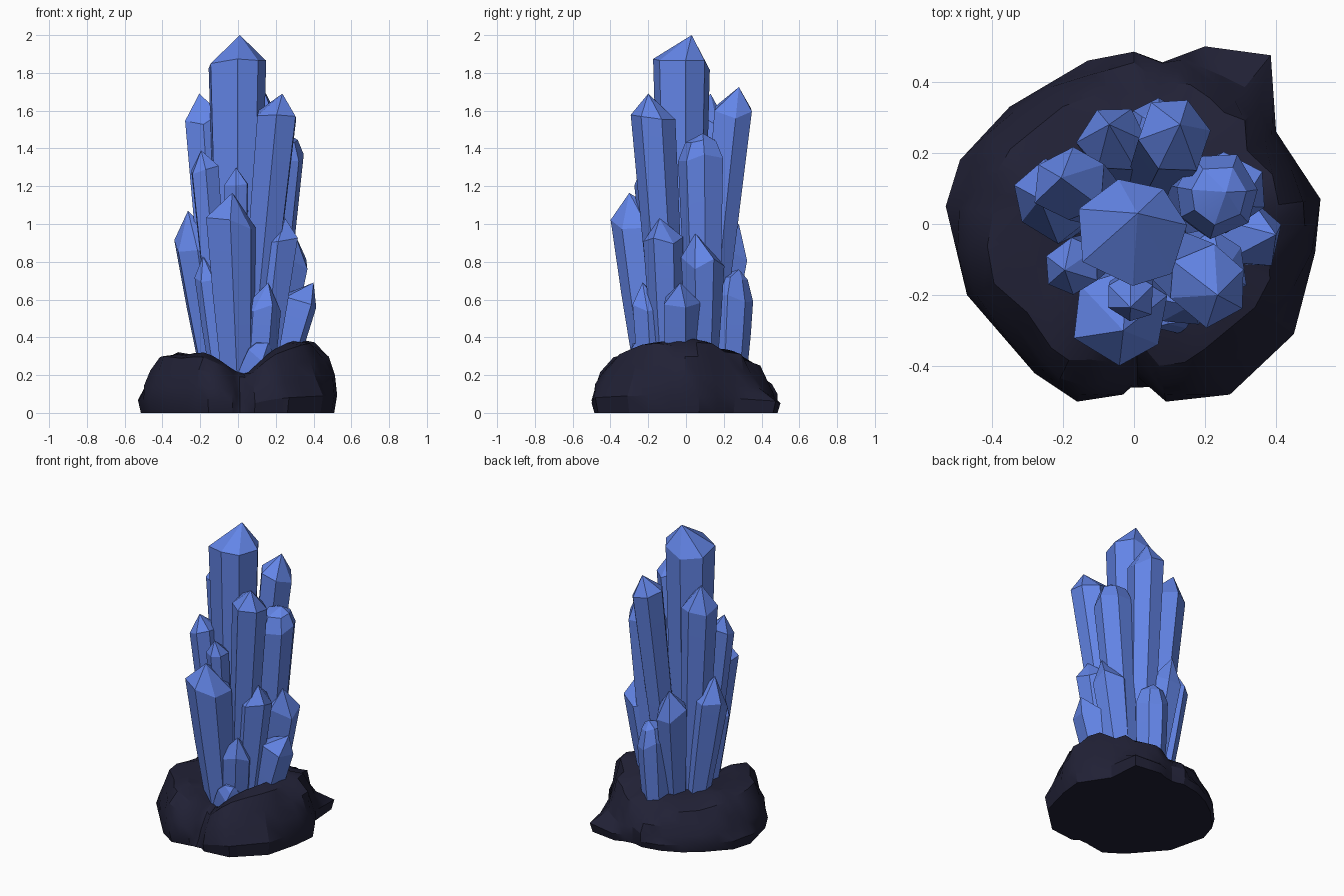
import bpy, bmesh, math, random
from mathutils import Vector

if "Cube" in bpy.data.objects:
    bpy.data.objects.remove(bpy.data.objects["Cube"])

rng = random.Random(4)


def material(name, rgb):
    m = bpy.data.materials.new(name)
    m.use_nodes = True
    m.diffuse_color = (*rgb, 1)
    m.node_tree.nodes["Principled BSDF"].inputs["Base Color"].default_value = (*rgb, 1)
    return m


blue = material("crystal blue", (0.125, 0.235, 0.8))
dark = material("dark rock", (0.015, 0.015, 0.036))


def loft(name, rings, start, end, mat, angle):
    """Skin a stack of equal rings and close both ends with a point."""
    bm = bmesh.new()
    loops = [[bm.verts.new(p) for p in ring] for ring in rings]
    n = len(loops[0])
    for low, high in zip(loops, loops[1:]):
        for i in range(n):
            j = (i + 1) % n
            bm.faces.new((low[i], low[j], high[j], high[i]))
    first, last = bm.verts.new(start), bm.verts.new(end)
    for i in range(n):
        j = (i + 1) % n
        bm.faces.new((first, loops[0][j], loops[0][i]))
        bm.faces.new((last, loops[-1][i], loops[-1][j]))
    bmesh.ops.recalc_face_normals(bm, faces=bm.faces)
    mesh = bpy.data.meshes.new(name)
    bm.to_mesh(mesh)
    bm.free()
    mesh.materials.append(mat)
    ob = bpy.data.objects.new(name, mesh)
    bpy.context.collection.objects.link(ob)
    bpy.ops.object.select_all(action="DESELECT")
    ob.select_set(True)
    bpy.context.view_layer.objects.active = ob
    bpy.ops.object.shade_smooth_by_angle(angle=math.radians(angle))


def crystal(name, tip, foot, radius, point, sides=6, blunt=False, shift=None):
    """Tapered prism leaning from foot towards tip, with an off-centre point."""
    tip, foot = Vector(tip), Vector((*foot, 0.18))
    shift = shift or (-0.08 * tip.x, -0.08 * tip.y)
    aim = tip + Vector((*shift, 0))
    axis = (aim - foot).normalized()
    length = (aim - foot).length
    u = axis.cross(Vector((0, 1, 0))).normalized()
    v = axis.cross(u)
    turn = rng.uniform(0, math.tau)
    spread = [rng.uniform(0.92, 1.07) for _ in range(sides)]
    twist = [rng.uniform(-0.12, 0.12) for _ in range(sides)]
    slip = [rng.uniform(-0.25, 0.25) * point for _ in range(sides)]
    base = 0.85 if length < 0.65 else 0.64
    levels = [(0, base, 0), (0.55 * (length - point), (1 + base) / 2 + 0.04, 0),
              (length - point, 1.0, 1)]
    if blunt:
        levels.append((length - point * 0.3, 0.68, 0.4))
    rings = []
    for along, scale, uneven in levels:
        ring = []
        for i in range(sides):
            a = turn + math.tau * i / sides + twist[i]
            r = radius * scale * spread[i]
            ring.append(foot + axis * (along + uneven * slip[i])
                        + u * (math.cos(a) * r) + v * (math.sin(a) * r))
        rings.append(ring)
    loft(name, rings, foot, tip, blue, 14)


# Tall crystals: tip, foot, radius, point length
crystal("main_crystal", (0.01, 0.03, 2.0), (0, -0.02), 0.16, 0.16, 7, shift=(-0.01, -0.055))
crystal("right_front_tall_crystal", (0.235, -0.2, 1.69), (0.07, -0.08), 0.115, 0.13)
crystal("left_tall_crystal", (-0.205, 0.13, 1.69), (-0.09, 0.06), 0.11, 0.15)
crystal("back_tall_crystal", (0.13, 0.28, 1.725), (0.04, 0.1), 0.11, 0.13)
crystal("right_blunt_crystal", (0.26, 0.09, 1.48), (0.14, 0.1), 0.12, 0.12, 7, True)
crystal("left_front_crystal", (-0.195, -0.13, 1.39), (-0.08, -0.07), 0.085, 0.1)

# Middle crystals
crystal("front_crystal", (-0.03, -0.3, 1.165), (0, -0.18), 0.14, 0.16, shift=(-0.01, 0.025))
crystal("front_inner_crystal", (-0.01, -0.235, 1.3), (0, -0.12), 0.07, 0.1)
crystal("left_mid_crystal", (-0.265, 0.07, 1.07), (-0.12, 0.07), 0.115, 0.18)
crystal("back_left_crystal", (-0.07, 0.28, 1.0), (-0.02, 0.14), 0.1, 0.15)
crystal("right_front_mid_crystal", (0.25, -0.14, 1.03), (0.13, -0.1), 0.105, 0.12)
crystal("right_mid_crystal", (0.3, 0.05, 0.95), (0.17, 0.09), 0.115, 0.15,
        shift=(-0.02, 0.04))

# Short crystals round the foot
crystal("left_low_crystal", (-0.185, -0.15, 0.83), (-0.1, -0.11), 0.07, 0.14)
crystal("back_low_crystal", (0.08, 0.28, 0.76), (0.06, 0.23), 0.1, 0.14, 7, True)
crystal("right_low_crystal", (0.4, -0.03, 0.69), (0.2, -0.03), 0.11, 0.13, 5,
        shift=(-0.05, 0))
crystal("front_low_crystal", (0.16, -0.23, 0.69), (0.11, -0.18), 0.09, 0.14)
crystal("front_stub_crystal", (0.16, -0.27, 0.37), (0.05, -0.22), 0.08, 0.07, 5, True)

# Rock base: ground outline swept through shrinking, lumpy rings
corners = [(-0.53, 0.05), (-0.49, 0.18), (-0.35, 0.33), (-0.13, 0.46), (0, 0.485),
           (0.08, 0.455), (0.2, 0.5), (0.385, 0.475), (0.4, 0.26), (0.525, 0.07),
           (0.51, -0.08), (0.45, -0.31), (0.27, -0.48), (0.09, -0.5), (0.01, -0.43),
           (-0.03, -0.48), (-0.16, -0.5), (-0.28, -0.42), (-0.47, -0.2)]
corners = [Vector(c) for c in corners]
outline = []
for a, b in zip(corners, corners[1:] + corners[:1]):
    outline += [a, (a + b) / 2]


def rim_height(x, y):
    valley = 0.11 * math.exp(-((x - 0.04) / 0.12) ** 2) if y < 0 else 0
    return 0.31 + 0.22 * max(x, 0) - valley - 0.3 * max(y - 0.1, 0)


rings = []
for scale, lift, lump in [(0.97, 0, 0), (1, 0.22, 0), (0.97, 0.45, 0.015), (0.91, 0.7, 0.02),
                          (0.8, 0.93, 0.02), (0.62, 1.02, 0.02), (0.35, 0.95, 0.01)]:
    ring = []
    for corner in outline:
        p = corner.copy()
        if lift == 0:
            p *= max(1, 0.475 / p.length)
        elif lift > 0.4:
            p *= min(1, 0.51 / p.length)
        p *= scale
        z = rim_height(*p) * lift
        bump = math.sin(19 * p.x + 9 * z) * math.cos(17 * p.y - 14 * z) * lump
        bump += rng.uniform(-0.4, 0.4) * lump
        p += p.normalized() * bump
        ring.append((p.x, p.y, z + bump * 0.6))
    rings.append(ring)
loft("rock_base", rings, (0, 0, 0), (0, 0, 0.28), dark, 28)
